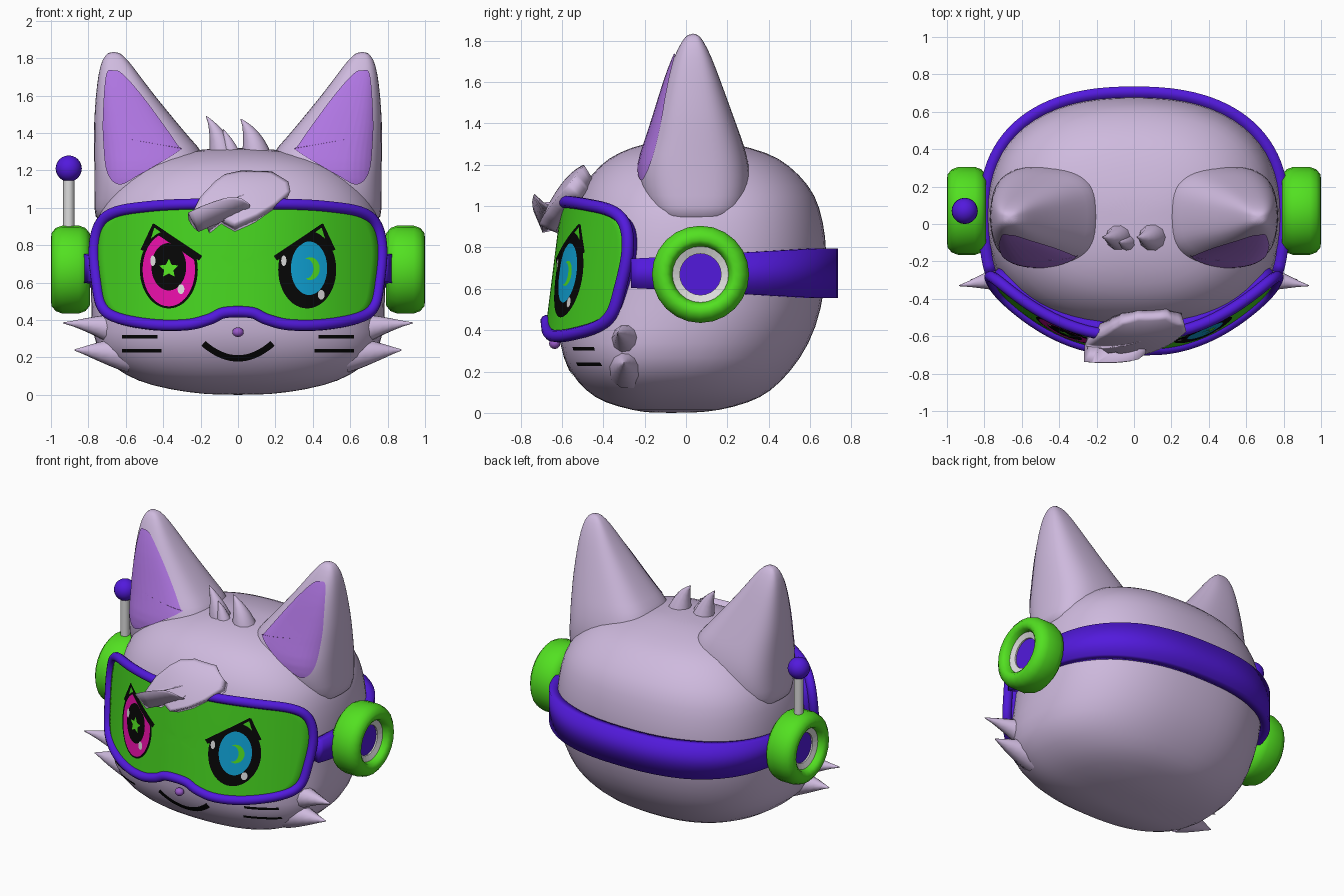
import bpy, bmesh, math
from mathutils import Vector
from mathutils.bvhtree import BVHTree

if "Cube" in bpy.data.objects:
    bpy.data.objects.remove(bpy.data.objects["Cube"])

def material(name, rgb):
    m = bpy.data.materials.new(name)
    m.use_nodes = True
    m.diffuse_color = (*rgb, 1)
    m.node_tree.nodes["Principled BSDF"].inputs["Base Color"].default_value = (*rgb, 1)
    return m

LILAC = material("lilac fur", (.62, .49, .73))
GREEN = material("bright green", (.085, .75, .015))
LENS = material("lens green", (.06, .64, .014))
VIOLET = material("deep violet", (.085, .01, .72))
EAR = material("inner ear purple", (.43, .18, .76))
PINK = material("hot pink", (.86, .005, .42))
CYAN = material("sky blue", (.005, .37, .68))
WHITE = material("soft white", (.72, .72, .72))
BLACK = material("black", (.002, .002, .002))
NOSE = material("nose purple", (.32, .1, .58))

def add(name, bm, mat, smooth=True):
    me = bpy.data.meshes.new(name)
    bm.to_mesh(me)
    bm.free()
    me.materials.append(mat)
    for p in me.polygons:
        p.use_smooth = smooth
    ob = bpy.data.objects.new(name, me)
    bpy.context.collection.objects.link(ob)
    return ob

def loft(name, rings, mat, smooth=True):
    """Skin closed rings and cap both ends."""
    bm = bmesh.new()
    rows = [[bm.verts.new(p) for p in r] for r in rings]
    n = len(rows[0])
    for a, b in zip(rows, rows[1:]):
        for i in range(n):
            bm.faces.new((a[i], a[(i + 1) % n], b[(i + 1) % n], b[i]))
    bm.faces.new(rows[0])
    bm.faces.new(rows[-1])
    bmesh.ops.recalc_face_normals(bm, faces=bm.faces)
    return add(name, bm, mat, smooth)

def power(v, e):
    return math.copysign(abs(v) ** e, v)

def oval(x0, x1, y0, y1, cy, z, e, n=32):
    """Rounded horizontal ring with separate front and back depth."""
    cx, a = (x0 + x1) / 2, (x1 - x0) / 2
    pts = []
    for i in range(n):
        t = math.tau * i / n
        s = power(math.sin(t), 2 / e)
        pts.append((cx + a * power(math.cos(t), 2 / e), cy + s * ((y1 - cy) if s > 0 else (cy - y0)), z))
    return pts

def resample(pts, k, smooth):
    out, n = [], len(pts)
    for i in range(n):
        p0, p1, p2, p3 = (Vector(pts[(i + j) % n]) for j in (-1, 0, 1, 2))
        for j in range(k):
            t = j / k
            q = p1.lerp(p2, t)
            if smooth:
                q = .5 * (2 * p1 + (p2 - p0) * t + (2 * p0 - 5 * p1 + 4 * p2 - p3) * t * t
                          + (3 * p1 - p0 - 3 * p2 + p3) * t ** 3)
            out.append(q)
    return out

def face_front(name, bm, mat):
    bm.normal_update()
    if sum(f.normal.y * f.calc_area() for f in bm.faces) > 0:
        bmesh.ops.reverse_faces(bm, faces=bm.faces)
    return add(name, bm, mat)

def patch(name, outline, centre, depth, mat, lift=.004, rings=6):
    """Fill an x-z outline with rings laid on a surface y = depth(x, z)."""
    bm = bmesh.new()
    c = Vector(centre)
    vert = lambda q: bm.verts.new((q.x, depth(q.x, q.y) - lift, q.y))
    rows = [[vert(c.lerp(p, r / rings)) for p in outline] for r in range(1, rings + 1)]
    mid, n = vert(c), len(outline)
    for i in range(n):
        j = (i + 1) % n
        bm.faces.new((mid, rows[0][i], rows[0][j]))
        for a, b in zip(rows, rows[1:]):
            bm.faces.new((a[i], b[i], b[j], a[j]))
    return face_front(name, bm, mat)

def eye_oval(name, cx, cz, a, b, mat, lift, drop=0):
    """Ellipse on the lens, cut off along the slanted brow line."""
    pts = []
    for i in range(48):
        x, z = cx + a * math.cos(math.tau * i / 48), cz + b * math.sin(math.tau * i / 48)
        pts.append(Vector((x, min(z, .6 + .69 * abs(x) - drop))))
    patch(name, pts, (cx, cz), visor, mat, lift)

def stroke(name, path, width, depth, mat, lift=.004, n=24):
    """Painted line: path(t) gives x-z, width(t) gives its width."""
    bm = bmesh.new()
    rows = []
    for i in range(n + 1):
        t = i / n
        p, d = Vector(path(t)), Vector(path(t + .01)) - Vector(path(t - .01))
        side = Vector((-d.y, d.x)).normalized() * width(t) / 2
        rows.append([bm.verts.new((q.x, depth(q.x, q.y) - lift, q.y)) for q in (p + side, p, p - side)])
    for a, b in zip(rows, rows[1:]):
        for k in (0, 1):
            bm.faces.new((a[k], a[k + 1], b[k + 1], b[k]))
    face_front(name, bm, mat)

def tube(name, pts, radius, mat, scales=None, cyclic=False):
    cu = bpy.data.curves.new(name, 'CURVE')
    cu.dimensions = '3D'
    cu.bevel_depth, cu.bevel_resolution, cu.use_fill_caps = radius, 3, True
    sp = cu.splines.new('POLY')
    sp.points.add(len(pts) - 1)
    for i, p in enumerate(pts):
        sp.points[i].co = (*p, 1)
        sp.points[i].radius = scales[i] if scales else 1
    sp.use_cyclic_u, sp.use_smooth = cyclic, True
    cu.materials.append(mat)
    bpy.context.collection.objects.link(bpy.data.objects.new(name, cu))

def spike(name, base, bend, tip, r):
    b, m, t = Vector(base), Vector(bend), Vector(tip)
    ts = [i / 6 for i in range(7)]
    pts = [b * (1 - u) ** 2 + m * 2 * u * (1 - u) + t * u * u for u in ts]
    tube(name, pts, r, LILAC, [max(.03, 1 - u ** 1.2) for u in ts])

def ball(name, loc, r, scale, mat):
    bm = bmesh.new()
    bmesh.ops.create_uvsphere(bm, u_segments=20, v_segments=12, radius=r)
    ob = add(name, bm, mat)
    ob.location, ob.scale = loc, scale

# Head: half width, front, back, widest depth at each height
HEAD = [(0, .1, -.17, .03, -.08), (.01, .26, -.25, .16, -.1), (.05, .47, -.4, .31, -.12), (.1, .6, -.48, .41, -.13),
        (.2, .74, -.57, .51, -.12), (.33, .785, -.62, .6, -.1), (.5, .79, -.615, .66, .02), (.7, .79, -.605, .685, .05),
        (.85, .78, -.58, .68, .05), (1, .75, -.54, .65, .05), (1.1, .685, -.5, .6, .05), (1.2, .58, -.42, .5, .05),
        (1.26, .46, -.33, .4, .05), (1.305, .27, -.2, .22, .05), (1.32, .1, -.07, .1, .05)]
head = loft("head", [oval(-w, w, f, b, cy, z, 2.4) for z, w, f, b, cy in HEAD], LILAC)
head.modifiers.new("round", 'SUBSURF').levels = 1

# Ears, flaring where they meet the head
EARS = [(.9, .3, .768, -.13, .24), (1.0, .23, .77, -.2, .3), (1.1, .18, .77, -.23, .315),
        (1.2, .16, .77, -.235, .308), (1.3, .185, .772, -.2, .28), (1.36, .245, .772, -.18, .258),
        (1.45, .32, .772, -.15, .225), (1.6, .445, .762, -.105, .17), (1.72, .535, .747, -.06, .125),
        (1.8, .595, .725, -.02, .085), (1.835, .64, .69, .01, .055)]
ears = []
for s, side in ((1, "left"), (-1, "right")):
    rings = [[(s * x, y, z) for x, y, z in oval(x0, x1, f, b, .04, z, 2.8, 24)] for z, x0, x1, f, b in EARS]
    ears.append(loft(side + "_ear", rings, LILAC))
    ears[-1].modifiers.new("round", 'SUBSURF').levels = 1

bpy.context.view_layer.update()
deps = bpy.context.evaluated_depsgraph_get()
trees = [BVHTree.FromObject(o, deps) for o in [head] + ears]

def skin(x, z):
    hits = [t.ray_cast(Vector((x, -3, z)), Vector((0, 1, 0)))[0] for t in trees]
    return min([h.y for h in hits if h], default=0)

def visor(x, z):
    return -.68 + .36 * (abs(x) / .78) ** 2.2 + .08 * (z - .4) / .64

INNER = [(.61, 1.71), (.665, 1.735), (.705, 1.71), (.722, 1.5), (.72, 1.35), (.7, 1.19), (.635, 1.125), (.53, 1.175),
         (.315, 1.305), (.325, 1.34), (.49, 1.57)]
for s, side in ((1, "left"), (-1, "right")):
    pts = resample([(s * x, z) for x, z in INNER], 8, True)
    patch(side + "_inner_ear", pts, (s * .6, 1.37), skin, EAR, .009, 18)

# Goggles: lens and rim share one outline
HALF = [(.25, 1.02), (.5, 1.005), (.66, .975), (.74, .91), (.77, .78), (.755, .6), (.725, .47), (.64, .41),
        (.45, .375), (.27, .375), (.15, .405), (.07, .44)]
loop = resample(HALF + [(-x, z) for x, z in reversed(HALF)], 6, True)
lens = patch("goggle_lens", loop, (0, .7), visor, LENS, 0, 14)
lens.data.materials.append(VIOLET)
shell = lens.modifiers.new("thickness", 'SOLIDIFY')
shell.thickness, shell.offset, shell.material_offset_rim = .07, -1, 1
tube("goggle_rim", [(p.x, visor(p.x, p.y), p.y) for p in loop], .03, VIOLET, cyclic=True)

# Strap round the back of the head, wider at the back
bm = bmesh.new()
rows = []
for i in range(61):
    t = math.radians(-20 + 220 * i / 60)
    c, sn = math.cos(t), math.sin(t)
    e = 2 / 2.4 if sn > 0 else 2 / 3
    x, y = .8 * power(c, e), .05 + (.655 if sn > 0 else .63) * power(sn, e)
    h = .07 + .05 * min(1, max(0, (y + .27) / .9))
    rows.append([bm.verts.new((x, y, .675 + k * h)) for k in (-1, 1)])
for a, b in zip(rows, rows[1:]):
    bm.faces.new((a[0], b[0], b[1], a[1]))
band = add("strap", bm, VIOLET).modifiers.new("thickness", 'SOLIDIFY')
band.thickness, band.offset = .06, 0

# Headphones turned about the x axis
def turned(name, s, profile, mat, smooth=True):
    ang = [math.tau * i / 24 for i in range(24)]
    loft(name, [[(s * x, .07 + r * math.cos(a), .67 + r * math.sin(a)) for a in ang] for r, x in profile], mat, smooth)

for s, side in ((1, "left"), (-1, "right")):
    turned(side + "_ear_cushion", s, [(.14, .79), (.19, .79), (.222, .815), (.235, .85), (.235, .94), (.222, .975),
                                      (.195, .997), (.165, 1.0), (.145, .985), (.135, .95), (.135, .9)], GREEN)
    turned(side + "_speaker_ring", s, [(.14, .9), (.14, .955), (.1, .94), (.1, .9)], WHITE, False)
    turned(side + "_speaker_disc", s, [(.102, .9), (.102, .93)], VIOLET, False)
    # Cheek fur
    spike(side + "_upper_cheek_fur", (s * .66, -.28, .35), (s * .76, -.3, .375), (s * .935, -.33, .385), .085)
    spike(side + "_lower_cheek_fur", (s * .58, -.28, .215), (s * .74, -.3, .235), (s * .875, -.3, .24), .1)
    # Whiskers
    for x0, z in ((.43, .31), (.41, .235)):
        stroke(side + "_whisker", lambda t: (s * (x0 + (.62 - x0) * t), z), lambda t: .018, skin, BLACK)
    # Eyes
    c = s * .37
    eye_oval(side + "_eye_outline", c, .67, .155, .208, BLACK, .004)
    if s < 0:
        eye_oval(side + "_iris", c, .67, .14, .197, PINK, .006, .04)
        eye_oval(side + "_pupil", c, .685, .093, .127, BLACK, .008, .04)
        star = [(c + r * math.sin(a), .675 + r * math.cos(a))
                for a, r in ((math.pi * i / 5, .026 if i % 2 else .053) for i in range(10))]
        patch("star_glint", resample(star, 2, False), (c, .675), visor, GREEN, .0095)
    else:
        eye_oval(side + "_iris", .38, .677, .097, .143, CYAN, .006, .03)
        arc = lambda t: (.375 + .045 * math.cos(3.8 * (t - .5)), .675 + .055 * math.sin(3.8 * (t - .5)))
        stroke("moon_glint", arc, lambda t: .034 * math.sin(math.pi * t), visor, GREEN, .0085)
    eye_oval(side + "_upper_glint", .245 if s > 0 else -.455, .717, .014, .028, WHITE, .0098)
    eye_oval(side + "_lower_glint", .445 if s > 0 else -.305, .535 if s > 0 else .565, .018, .026, WHITE, .0098)
    stroke(side + "_brow", lambda t: (s * (.2 + .255 * t), .73 + .18 * t), lambda t: .03 - .015 * t, visor, BLACK, .009)
    stroke(side + "_lash", lambda t: (s * (.45 + .055 * t), .91 - .14 * t), lambda t: .015 + .02 * t, visor, BLACK, .005)

# Mouth and nose
stroke("mouth", lambda t: (.37 * (t - .5), .195 + .08 * (2 * t - 1) ** 2), lambda t: .034, skin, BLACK)
ball("nose", (0, -.635, .335), .03, (1, .9, .85), NOSE)

# Antenna
tube("antenna_rod", [(-.905, .07, .88), (-.905, .07, 1.17)], .03, WHITE)
ball("antenna_ball", (-.905, .07, 1.21), .07, (1, 1, 1), VIOLET)

# Forelock: thick plate of fur curling off the brow into three tips
LOCK = [(-.12, 1.145), (-.07, 1.18), (.02, 1.2), (.18, 1.195), (.27, 1.14), (.28, 1.09), (.2, 1.02), (.1, .96),
        (-.02, .91), (-.1, .95), (-.17, .9), (-.19, .97), (-.265, .935), (-.2, 1.06)]
fringe = lambda x, z: -.42 - .29 * (max(0, 1.215 - z) / .3) ** .45 + .6 * (x - .02) ** 2
lock = patch("forelock", resample(LOCK, 4, False), (.05, 1.08), fringe, LILAC, 0, 10)
fur = lock.modifiers.new("thickness", 'SOLIDIFY')
fur.thickness, fur.offset = .09, -1

# Crown fur
spike("crown_fur_right", (-.08, -.07, 1.27), (-.1, -.08, 1.4), (-.17, -.07, 1.49), .075)
spike("crown_fur_middle", (-.03, -.1, 1.27), (-.05, -.1, 1.36), (-.08, -.1, 1.42), .05)
spike("crown_fur_left", (.1, -.07, 1.27), (.08, -.08, 1.4), (.015, -.07, 1.475), .08)
